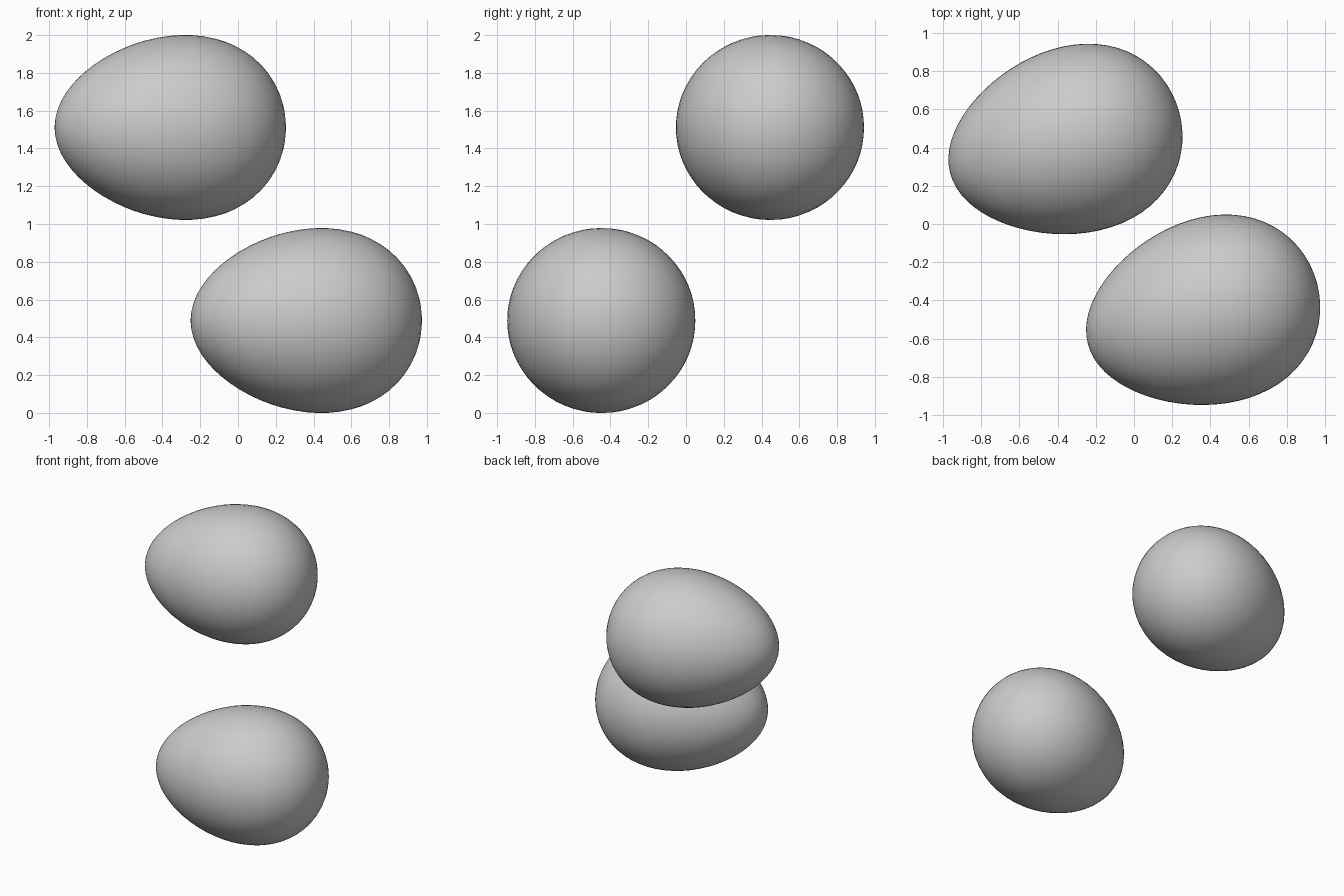
import bpy
import math

cube = bpy.data.objects.get("Cube")
if cube:
    bpy.data.objects.remove(cube, do_unlink=True)

HALF_LENGTH = 0.62
RADIUS = 0.485
TAPER = 0.143        # how much fatter the blunt end is
TILT = math.radians(15)

shell = bpy.data.materials.new("shell grey")
shell.use_nodes = True
grey = (0.6, 0.6, 0.6, 1)
shell.diffuse_color = grey
shell.node_tree.nodes["Principled BSDF"].inputs["Base Color"].default_value = grey


def make_egg(name, location):
    # Sphere whose poles lie on the long axis, tapered towards one pole
    bpy.ops.mesh.primitive_uv_sphere_add(segments=64, ring_count=32, radius=1)
    egg = bpy.context.object
    egg.name = name
    for v in egg.data.vertices:
        x, y, z = v.co
        width = RADIUS * (1 + TAPER * z)
        v.co = (z * HALF_LENGTH, x * width, y * width)
    egg.location = location
    egg.rotation_euler = (0, 0, TILT)
    egg.data.materials.append(shell)
    bpy.ops.object.shade_smooth()


# Two matching eggs, one high at the back and one low at the front
make_egg("upper_egg", (-0.362, 0.447 - 0.0225, 1.511))
make_egg("lower_egg", (0.358, -0.446 - 0.0225, 0.489))
